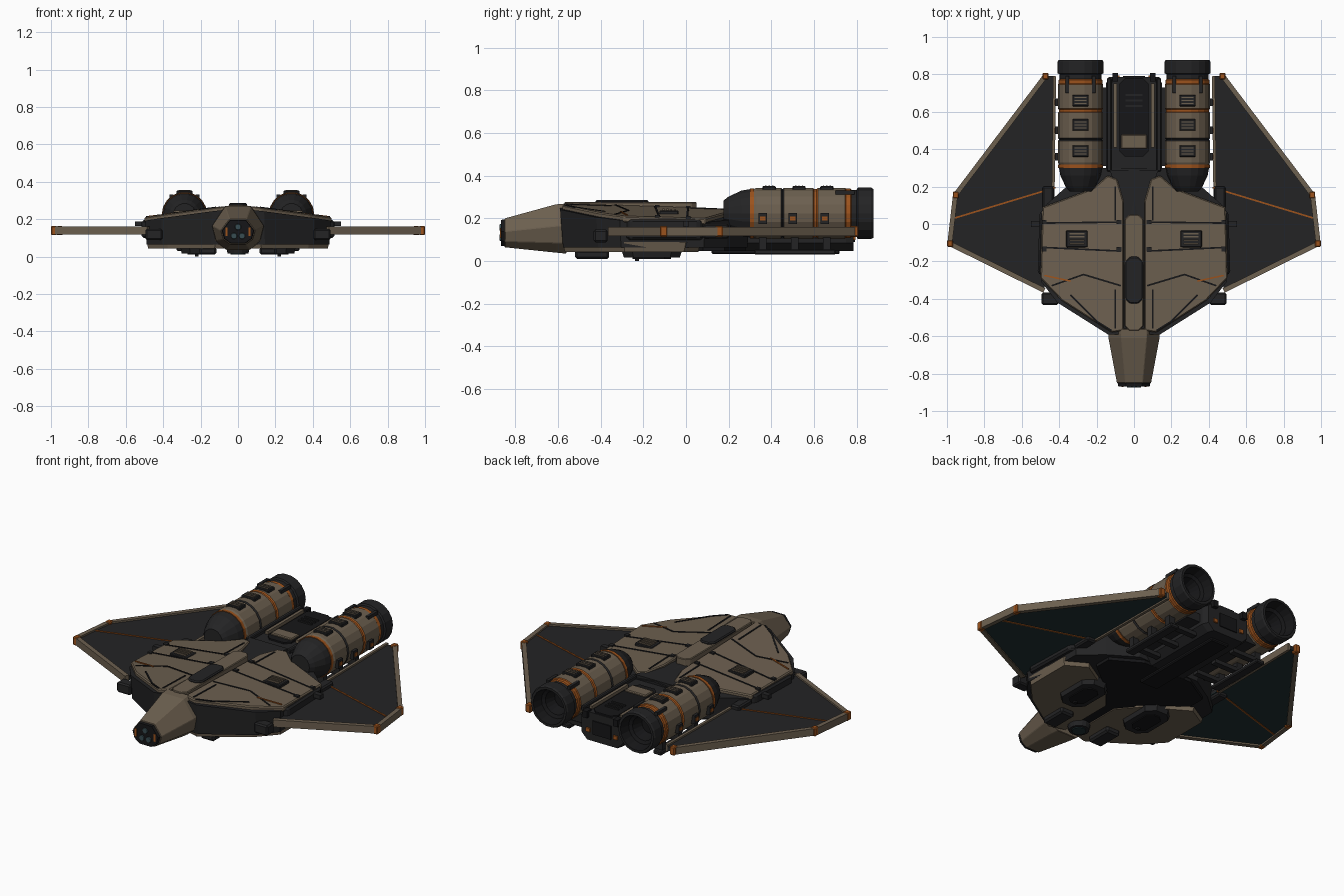
import bpy, bmesh, math
from mathutils import Vector

cube = bpy.data.objects.get("Cube")
if cube:
    bpy.data.objects.remove(cube, do_unlink=True)


def material(name, r, g, b):
    m = bpy.data.materials.new(name)
    m.use_nodes = True
    m.diffuse_color = (r, g, b, 1)
    m.node_tree.nodes["Principled BSDF"].inputs["Base Color"].default_value = (r, g, b, 1)
    return m


TAN = material("tan_armour", .15, .115, .078)
GREY = material("charcoal", .017, .017, .018)
BLACK = material("soot_black", .008, .008, .009)
ORANGE = material("burnt_orange", .33, .085, .012)
TEAL = material("dark_teal", .014, .03, .034)
LENS = material("lens_blue", .04, .075, .085)


def finish(name, bm, mats, mirror=False, bevel=0):
    bmesh.ops.recalc_face_normals(bm, faces=bm.faces)
    me = bpy.data.meshes.new(name)
    bm.to_mesh(me)
    bm.free()
    for m in mats:
        me.materials.append(m)
    ob = bpy.data.objects.new(name, me)
    bpy.context.collection.objects.link(ob)
    if bevel:
        b = ob.modifiers.new("bevel", "BEVEL")
        b.width, b.segments = bevel, 1
    if mirror:
        ob.modifiers.new("mirror", "MIRROR")
    return ob


def loft(name, rings, mats, mirror=False, bevel=0, indices=None):
    """Skin a list of equal-length rings and cap both ends."""
    bm = bmesh.new()
    vs = [[bm.verts.new(p) for p in ring] for ring in rings]
    n = len(vs[0])
    for k in range(len(vs) - 1):
        for i in range(n):
            j = (i + 1) % n
            f = bm.faces.new((vs[k][i], vs[k][j], vs[k + 1][j], vs[k + 1][i]))
            f.material_index = indices[k] if indices else 0
    for ring, k in ((vs[0], 0), (vs[-1], -1)):
        f = bm.faces.new(ring)
        f.material_index = indices[k] if indices else 0
    return finish(name, bm, mats, mirror, bevel)


def prism(name, pts, low, high, mat, mirror=True, bevel=0, shrink_low=1, shrink_high=1):
    """Extruded outline; low and high may be heights or functions of x, y."""
    cx = sum(p[0] for p in pts) / len(pts)
    cy = sum(p[1] for p in pts) / len(pts)

    def ring(z, s):
        flat = [(cx + (x - cx) * s, cy + (y - cy) * s) for x, y in pts]
        return [(x, y, z(x, y) if callable(z) else z) for x, y in flat]
    return loft(name, [ring(low, shrink_low), ring(high, shrink_high)], [mat], mirror, bevel)


def box(name, c, s, mat, mirror=True, bevel=0):
    x, y, z = (v / 2 for v in s)
    pts = [(c[0] + a * x, c[1] + b * y) for a, b in ((-1, -1), (1, -1), (1, 1), (-1, 1))]
    return prism(name, pts, c[2] - z, c[2] + z, mat, mirror, bevel)


def octagon(cx, cy, w, d, cut):
    x, y = w / 2, d / 2
    quarter = [(x, y - cut), (x - cut, y)]
    pts = quarter + [(-a, b) for a, b in quarter[::-1]]
    pts += [(-a, -b) for a, b in pts]
    return [(cx + a, cy + b) for a, b in pts]


def bar(name, p, q, w, h, mat):
    p, q = Vector(p), Vector(q)
    d = (q - p).normalized()
    side = Vector((-d.y, d.x, 0)).normalized() * w / 2
    up = Vector((0, 0, h / 2))
    return loft(name, [[e + side + up, e - side + up, e - side - up, e + side - up]
                       for e in (p, q)], [mat], True)


def lathe(name, profile, cx, cz, mats, indices, sides=18, mirror=True):
    """Revolve (y, radius) points round an axis running front to back."""
    rings = []
    for y, r in profile:
        angles = [2 * math.pi * (i + .5) / sides for i in range(sides)]
        rings.append([(cx + r * math.sin(a), y, cz + r * math.cos(a)) for a in angles])
    return loft(name, rings, mats, mirror, 0, indices)


def deck(x, y, lift=0):
    return .275 - .115 * abs(x) - .03 * (y + .5) + lift


# Hull core, upper armour and belly armour
prism("hull_core", [(0, -.59), (.14, -.59), (.41, -.42), (.495, -.31), (.485, .09), (.36, .2),
                    (.2, .3), (0, .3)], .065, lambda x, y: deck(x, y, -.02), GREY, shrink_low=.97)
prism("upper_armour", [(.055, -.57), (.12, -.58), (.385, -.41), (.5, -.29), (.49, .09),
                       (.22, .19), (.14, .26), (.09, .24), (.055, .12)],
      lambda x, y: deck(x, y, -.03), deck, TAN, bevel=.006)
prism("belly_armour", [(.02, -.55), (.12, -.58), (.38, -.41), (.49, -.29), (.49, .0),
                       (.37, .07), (.12, -.08), (.02, -.2)], .042, .09, TAN, shrink_low=.96)
prism("belly_core", [(0, -.5), (.1, -.4), (.1, -.1), (.33, .08), (.33, .18), (.16, .28), (0, .28)],
      .047, .1, BLACK)
prism("side_armour", [(.46, -.3), (.515, -.26), (.505, .06), (.46, .1)], .1, .195, GREY, bevel=.01)

# Spine and canopy
prism("spine", octagon(0, -.26, .1, .62, .025), .2, .276, TAN, False, .004)
prism("canopy", octagon(0, -.3, .095, .25, .025), .2, .286, GREY, False, .006)
prism("spine_tail", [(-.05, .04), (.05, .04), (.13, .29), (-.13, .29)], .1, .236, GREY, False)

# Nose
def nose_ring(y, w, low, high, s=1):
    h, m = high - low, (low + high) / 2
    half = [(w * .5, high), (w, low + h * .55), (w * .85, low + h * .2), (w * .45, low)]
    ring = half + [(-x, z) for x, z in half[::-1]]
    return [(x * s, y, m + (z - m) * s) for x, z in ring]


loft("nose", [nose_ring(-.56, .14, .035, .27), nose_ring(-.61, .137, .04, .266),
              nose_ring(-.85, .092, .065, .2)], [TAN], bevel=.003)
loft("nose_face", [nose_ring(-.84, .092, .067, .198, .97), nose_ring(-.868, .09, .067, .198, .93)],
     [BLACK])
for i, (x, z) in enumerate(((-.022, .11), (.022, .11), (0, .158))):
    lathe(f"nose_lens_{i + 1}", [(-.86, .02), (-.873, .015)], x, z, [LENS], [0], 10, False)
box("nose_marker", (.062, -.867, .132), (.012, .008, .045), ORANGE)

# Panel seams, orange marks and vents on the upper armour
seams = [(.07, .01, .49, .005), (.07, -.145, .49, -.125), (.07, -.33, .27, -.27),
         (.27, -.27, .44, -.33), (.2, -.52, .34, -.38), (.12, -.57, .2, -.52),
         (.1, -.56, .1, -.35), (.1, .2, .1, .02)]
for i, (a, b, c, d) in enumerate(seams):
    bar(f"panel_seam_{i + 1}", (a, b, deck(a, b)), (c, d, deck(c, d)), .009, .006, BLACK)
bar("armour_mark", (.34, -.305, deck(.34, -.305)), (.48, -.275, deck(.48, -.275)), .008, .009, ORANGE)
for x in (.08, .48):
    for y in (.01, -.135):
        box("armour_bolt", (x, y, deck(x, y)), (.025, .022, .016), GREY)
box("armour_vent", (.305, -.08, deck(.305, -.08)), (.115, .09, .02), GREY, bevel=.004)
for i in range(4):
    y = -.105 + i * .018
    box(f"vent_slat_{i + 1}", (.305, y, deck(.305, y, .012)), (.08, .008, .012), TAN)

# Side pods and fittings
box("side_pod", (.45, -.4, .118), (.09, .065, .06), GREY, bevel=.008)
box("side_latch", (.525, .0, .175), (.05, .03, .025), GREY)
box("wing_root", (.46, .14, .14), (.06, .12, .07), GREY, bevel=.008)

# Wings
root_tail, tail, tip_back = (.425, .79), (.475, .79), (.955, .155)
tip_front, root_front = (.985, -.105), (.48, -.355)
outline = [(.425, .15), root_tail, tail, tip_back, tip_front, root_front]
prism("wing_panel", outline, .132, .15, GREY)
prism("wing_underside", outline, .127, .132, TEAL)
edges = [(root_front, tip_front), (tip_front, tip_back), (tip_back, tail), ((.432, .2), root_tail)]
for i, (a, b) in enumerate(edges):
    bar(f"wing_edge_{i + 1}", (*a, .139), (*b, .139), .026 if i < 3 else .016, .042, TAN)
for i, (x, y) in enumerate((tail, tip_back, tip_front)):
    box(f"wing_cap_{i + 1}", (x - .002, y, .139), (.032, .036, .05), ORANGE, bevel=.005)
for z in (.151, .126):
    bar("wing_stripe", (.965, .03, z), (.42, .195, z), .009, .006, ORANGE)
    bar("wing_short_stripe", (.955, .155, z), (.975, -.09, z), .006, .006, ORANGE)

# Engines: dark intake, banded tan barrel, hollow nozzle
profile = [(.175, .06), (.2, .08), (.26, .108), (.3, .115), (.3, .119), (.318, .119), (.318, .115),
           (.33, .121), (.445, .121), (.452, .114), (.459, .121), (.595, .121), (.6, .115),
           (.612, .115), (.618, .121), (.745, .121), (.75, .117), (.77, .117), (.775, .112), (.8, .112),
           (.805, .122), (.868, .122), (.878, .116), (.878, .102), (.82, .088), (.81, .07), (.75, .05)]
bands = [1] * 3 + [2] * 3 + [0] * 2 + [1] * 2 + [0] + [2] * 3 + [0] + [2] * 3 + [1] * 5 + [3] * 4
bands = [bands[min(i, len(bands) - 1)] for i in range(len(profile) - 1)]
EX, EZ = .286, .224
lathe("engine", profile, EX, EZ, [TAN, GREY, ORANGE, BLACK], bands)
for i, y in enumerate((.39, .53, .66)):
    box(f"engine_vent_{i + 1}", (EX, y, .341), (.088, .062, .022), GREY, bevel=.004)
    for k in (-1, 0, 1):
        box("engine_vent_slat", (EX, y + k * .016, .352), (.066, .006, .005), TAN)
for dx in (-.07, .07):
    box("engine_clamp", (EX + dx, .745, .322), (.018, .09, .02), GREY)
for i, y in enumerate((.36, .5, .65)):
    box(f"engine_side_fitting_{i + 1}", (.41, y, .2), (.024, .04, .05), GREY)
    box(f"engine_side_light_{i + 1}", (.422, y, .2), (.006, .025, .02), ORANGE)

# Rear body between the engines
loft("rear_body", [[(x * s, y, z) for x, z in ((-.15, .19), (-.12, .215), (.12, .215), (.15, .19),
                                               (.15, .085), (.11, .048), (-.11, .048), (-.15, .085))]
                   for y, s in ((.15, 1), (.75, 1), (.785, .9))], [GREY])
box("rear_wall", (.133, .53, .22), (.025, .5, .03), GREY, bevel=.005)
box("rear_rail", (.1, .58, .222), (.018, .34, .022), TAN)
prism("rear_hatch", octagon(0, .57, .155, .42, .03), .2, .224, BLACK, False)
box("rear_pad", (0, .44, .225), (.14, .075, .02), TAN, False, .005)
for i in range(3):
    box(f"hatch_rib_{i + 1}", (0, .63 + i * .03, .226), (.09, .01, .01), GREY, False)
box("rear_post", (.1, .785, .205), (.03, .045, .04), BLACK)
box("tail_light", (.09, .788, .11), (.025, .012, .022), ORANGE)
box("tail_panel", (0, .785, .13), (.12, .012, .08), BLACK, False)

# Engine mounts and underside skids
box("engine_mount", (.19, .52, .13), (.1, .42, .05), GREY)
box("skid", (.3, .51, .042), (.055, .38, .024), GREY, bevel=.005)
for i, y in enumerate((.36, .51, .66)):
    box(f"skid_strut_{i + 1}", (.22, y, .062), (.18, .035, .024), GREY)
    box(f"skid_post_{i + 1}", (.3, y, .08), (.04, .035, .07), GREY)
box("belly_keel", (0, .42, .045), (.12, .6, .025), BLACK, False, .006)

# Belly pods and sensors
prism("belly_pod", octagon(.22, -.16, .18, .29, .05), .016, .06, GREY, shrink_low=.9)
prism("belly_pod_cover", octagon(.22, -.16, .1, .18, .03), .01, .02, BLACK)
box("front_belly_box", (.16, -.44, .03), (.09, .16, .04), GREY, bevel=.01)
circle = [(.065 * math.cos(a * math.pi / 8), -.46 + .065 * math.sin(a * math.pi / 8)) for a in range(16)]
prism("belly_sensor", circle, .015, .06, GREY, False, shrink_low=.85)
prism("belly_sensor_lens", [(x * .6, -.46 + (y + .46) * .6) for x, y in circle], .01, .02, TEAL, False)
box("belly_probe", (.22, -.23, .01), (.02, .02, .02), BLACK)
